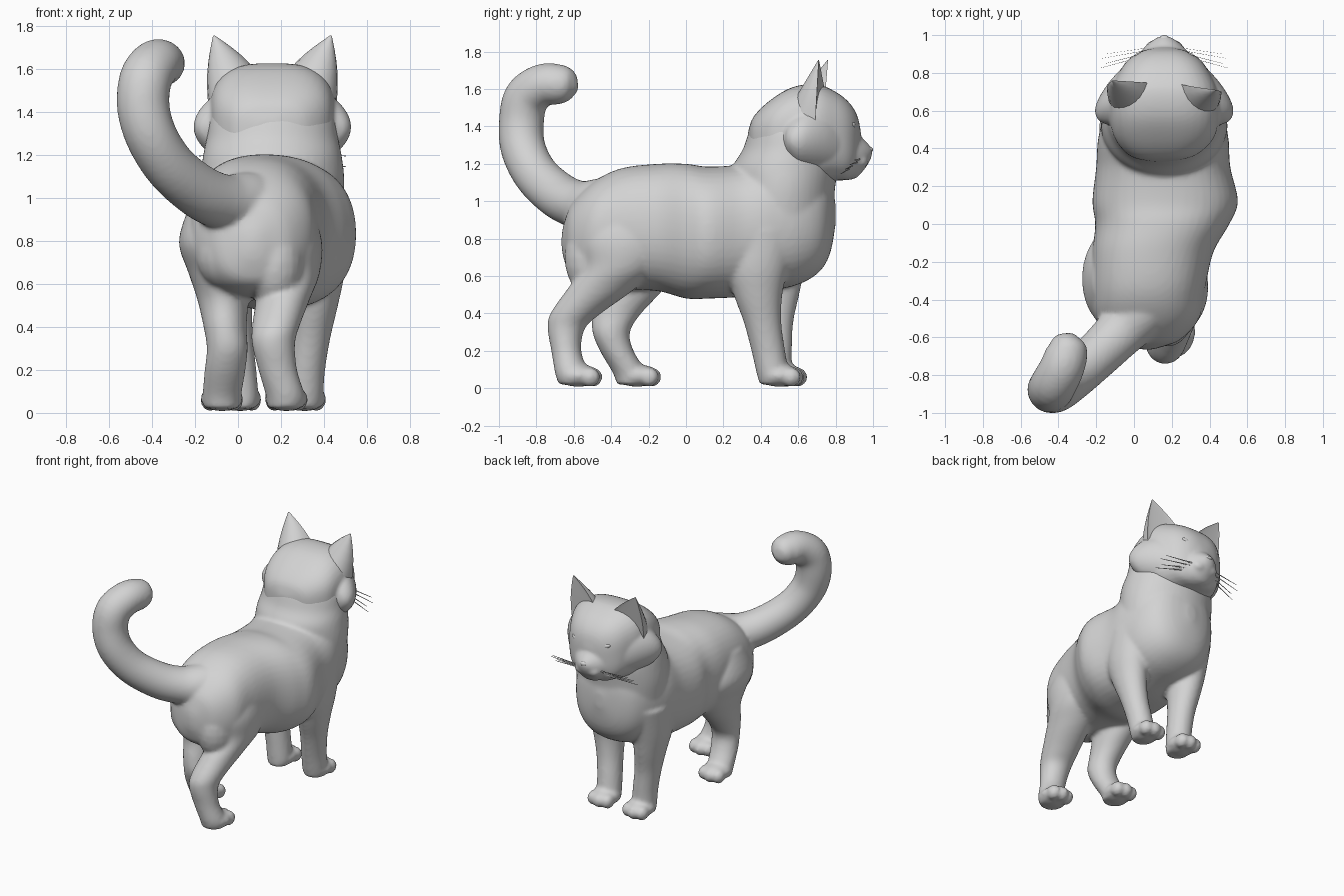
import bpy, bmesh, math
from mathutils import Vector, Matrix

cube = bpy.data.objects.get("Cube")
if cube:
    bpy.data.objects.remove(cube, do_unlink=True)

MID = .16  # x of the head and chest centre line

fur = bpy.data.materials.new("light grey")
fur.use_nodes = True
grey = (.65, .65, .65, 1)
fur.diffuse_color = grey
fur.node_tree.nodes["Principled BSDF"].inputs["Base Color"].default_value = grey


def finish(bm, name, voxel=0, relax=4):
    """Turn a bmesh into a smooth object, optionally fusing its overlapping volumes."""
    bmesh.ops.recalc_face_normals(bm, faces=bm.faces[:])
    mesh = bpy.data.meshes.new(name)
    bm.to_mesh(mesh)
    bm.free()
    mesh.materials.append(fur)
    obj = bpy.data.objects.new(name, mesh)
    bpy.context.collection.objects.link(obj)
    bpy.ops.object.select_all(action='DESELECT')
    obj.select_set(True)
    bpy.context.view_layer.objects.active = obj
    bpy.ops.object.shade_smooth_by_angle(angle=math.radians(50))
    if voxel:
        fuse = obj.modifiers.new("fuse", 'REMESH')
        fuse.mode = 'VOXEL'
        fuse.voxel_size = voxel
        fuse.use_smooth_shade = True
        soft = obj.modifiers.new("soften", 'SMOOTH')
        soft.factor = .5
        soft.iterations = relax


def spline(stations, steps=5):
    """Catmull-Rom interpolation of the stations."""
    pts = [Vector(s) for s in stations]
    out = []
    for i in range(len(pts) - 1):
        a, b, c = pts[max(i - 1, 0)], pts[i], pts[i + 1]
        d = pts[min(i + 2, len(pts) - 1)]
        for k in range(steps):
            t = k / steps
            out.append(b + (c - a) * (t / 2)
                       + (a * 2 - b * 5 + c * 4 - d) * (t * t / 2)
                       + (b * 3 - a - c * 3 + d) * (t ** 3 / 2))
    return out + [pts[-1]]


def skin(bm, rings):
    """Bridge rings of points and close both ends."""
    rows = [[bm.verts.new(p) for p in ring] for ring in rings]
    n = len(rows[0])
    for lo, hi in zip(rows, rows[1:]):
        for i in range(n):
            j = (i + 1) % n
            bm.faces.new((lo[i], lo[j], hi[j], hi[i]))
    bm.faces.new(rows[0][::-1])
    bm.faces.new(rows[-1])


def loft(bm, stations, axis, sides=48, square=0):
    """Ellipses (x, y, z, r1, r2) facing along Y, along Z or along the path."""
    pts = spline(stations)
    rings = []
    for i, p in enumerate(pts):
        u, v = Vector((1, 0, 0)), Vector((0, 0, 1) if axis == 'Y' else (0, 1, 0))
        if axis == 'PATH':
            step = pts[min(i + 1, len(pts) - 1)] - pts[max(i - 1, 0)]
            t = step.to_3d().normalized()
            v = t.cross(u).normalized()
            u = v.cross(t)
        r1, r2 = max(p[3], .002), max(p[4], .002)
        ring = []
        for k in range(sides):
            a = math.tau * k / sides
            full = 1 + square * math.sin(2 * a) ** 2
            ring.append(p.to_3d() + (u * r1 * math.cos(a) + v * r2 * math.sin(a)) * full)
        rings.append(ring)
    skin(bm, rings)


def spans(rows):
    """Rows of y, centre x, half width, low z, high z as loft stations."""
    return [(x, y, (lo + hi) / 2, w, (hi - lo) / 2) for y, x, w, lo, hi in rows]


def ball(bm, centre, radii, tilt=0):
    m = (Matrix.Translation(centre) @ Matrix.Rotation(tilt, 4, 'Y')
         @ Matrix.Diagonal((*radii, 1)))
    bmesh.ops.create_uvsphere(bm, u_segments=20, v_segments=12, radius=1, matrix=m)


def paw(bm, x, y):
    ball(bm, (x, y, .068), (.1, .12, .06))
    for k in (-1, 0, 1):
        ball(bm, (x + k * .055, y + .075 - abs(k) * .015, .06), (.045, .055, .052))


# Torso, neck, legs, paws and tail fused into one body
bm = bmesh.new()
loft(bm, spans([
    (-.665, .07, .02, .75, .82), (-.65, .07, .08, .68, .89), (-.61, .07, .18, .6, .99),
    (-.5, .07, .275, .55, 1.1), (-.35, .075, .3, .53, 1.175), (-.15, .1, .32, .52, 1.2),
    (0, .15, .355, .48, 1.2), (.12, .165, .385, .48, 1.185), (.3, .155, .355, .49, 1.2),
    (.45, .155, .345, .52, 1.26), (.6, .16, .31, .555, 1.25), (.71, .16, .25, .62, 1.2),
    (.77, .16, .16, .72, 1.13), (.8, .16, .03, .88, .98)]), 'Y', square=.05)
loft(bm, [(MID, .5, .85, .32, .28), (MID, .52, 1.05, .335, .275), (MID, .53, 1.18, .325, .28),
          (MID, .55, 1.28, .305, .245), (MID, .56, 1.4, .28, .21), (MID, .57, 1.48, .2, .14)],
     'Z')

front_leg = [(.18, .41, .85, .165, .21), (.21, .38, .65, .125, .17), (.2, .385, .5, .105, .13),
             (.18, .41, .35, .09, .1), (.16, .44, .2, .085, .09), (.15, .465, .07, .085, .085),
             (.15, .465, .02, .07, .07)]
for side in (-1, 1):
    lead = .18 if side < 0 else 0  # the -x shoulder swings forward
    loft(bm, [(MID + side * x, y + min(z * lead, .09), z, a, b)
              for x, y, z, a, b in front_leg], 'Z')
    paw(bm, MID + side * .15, .51 - side * .01)

loft(bm, [(.2, -.34, .98, .14, .17), (.235, -.33, .8, .155, .24), (.245, -.35, .65, .135, .2),
          (.21, -.455, .53, .125, .18), (.175, -.59, .4, .11, .135), (.165, -.64, .32, .1, .1),
          (.185, -.64, .2, .09, .08), (.22, -.61, .08, .09, .09), (.22, -.6, .02, .08, .08)],
     'Z')
paw(bm, .225, -.575)
loft(bm, [(-.09, -.3, .98, .13, .18), (-.11, -.29, .8, .165, .26), (-.085, -.28, .65, .145, .23),
          (-.07, -.3, .53, .12, .18), (-.06, -.37, .4, .1, .13), (-.05, -.4, .3, .095, .1),
          (-.06, -.37, .2, .095, .09), (-.075, -.3, .08, .09, .09),
          (-.075, -.29, .02, .08, .08)], 'Z')
paw(bm, -.075, -.26)
# Buttocks
ball(bm, (-.06, -.46, .75), (.14, .155, .175))
ball(bm, (.175, -.49, .7), (.135, .16, .22))

loft(bm, [(.1, -.38, .98, .15, .15), (.03, -.47, .97, .15, .15), (-.07, -.57, .98, .135, .13),
          (-.18, -.68, 1.03, .125, .125), (-.31, -.8, 1.14, .12, .12),
          (-.4, -.87, 1.28, .12, .12), (-.44, -.88, 1.42, .122, .12),
          (-.43, -.855, 1.55, .122, .12), (-.385, -.77, 1.62, .118, .113),
          (-.355, -.68, 1.625, .11, .107), (-.35, -.62, 1.62, .085, .085),
          (-.345, -.585, 1.615, .04, .04), (-.345, -.575, 1.615, .005, .005)], 'PATH')
finish(bm, "body_legs_and_tail", .014, 5)

# Head with muzzle and broad cheek ruffs
bm = bmesh.new()
loft(bm, spans([
    (.33, MID - .02, .05, 1.26, 1.36), (.36, MID - .01, .17, 1.2, 1.45),
    (.45, MID, .26, 1.15, 1.54), (.57, MID, .29, 1.12, 1.61), (.7, MID, .285, 1.1, 1.625),
    (.8, MID, .24, 1.11, 1.585), (.87, MID, .19, 1.12, 1.53), (.915, MID, .12, 1.17, 1.46),
    (.935, MID, .04, 1.25, 1.37)]), 'Y', square=.11)
loft(bm, spans([
    (.82, MID, .15, 1.11, 1.36), (.9, MID, .13, 1.12, 1.37), (.945, MID, .095, 1.16, 1.335),
    (.98, MID, .05, 1.21, 1.3), (.995, MID, .02, 1.25, 1.28)]), 'Y')
loft(bm, spans([
    (.52, MID, .28, 1.25, 1.41), (.545, MID, .345, 1.19, 1.47), (.6, MID, .367, 1.13, 1.53),
    (.67, MID, .345, 1.11, 1.56), (.76, MID, .285, 1.11, 1.55), (.86, MID, .19, 1.12, 1.48)]),
    'Y')
for side in (-1, 1):
    ball(bm, (MID + side * .045, .935, 1.215), (.055, .04, .04))
finish(bm, "head", .012, 4)

# Nose
bm = bmesh.new()
ball(bm, (MID, .975, 1.275), (.03, .025, .018))
finish(bm, "nose")

for side, label in ((-1, "right"), (1, "left")):
    # Almond eye, almost flush
    bm = bmesh.new()
    ball(bm, (MID + side * .115, .888, 1.4), (.045, .022, .02), -side * .35)
    finish(bm, label + "_eye")

    # Ear: a broad tapering shell, deep and round behind, flat in front
    bm = bmesh.new()
    inner, outer = Vector((.065, .745, 1.58)), Vector((.295, .69, 1.4))
    tip = Vector((.275, .735 - side * .025, 1.76))
    rings = []
    for i in range(7):
        t = i / 6 * .98
        bow = Vector((.018 * math.sin(math.pi * t), 0, 0))
        a = inner.lerp(tip, t) - bow
        b = outer.lerp(tip, t) + bow
        ring = []
        for k in range(20):
            ang = math.tau * k / 20
            s = math.sin(ang)
            p = (a + b) / 2 + (b - a) / 2 * math.cos(ang)
            p.y -= (1 - t) * (.008 * s if s > 0 else -.17 * s)
            p.x = MID + side * p.x
            ring.append(p)
        rings.append(ring)
    skin(bm, rings)
    finish(bm, label + "_ear")

    # Whiskers fanning back from the muzzle
    bm = bmesh.new()
    for k in range(4):
        start = Vector((MID + side * .07, .935 - k * .012, 1.225 - k * .012))
        end = Vector((MID + side * (.31 + k % 2 * .03), .9 - k * .025, 1.22 - k * .025))
        loft(bm, [(*start, .006, .006), (*end, .002, .002)], 'Y', 6)
    finish(bm, label + "_whiskers")
